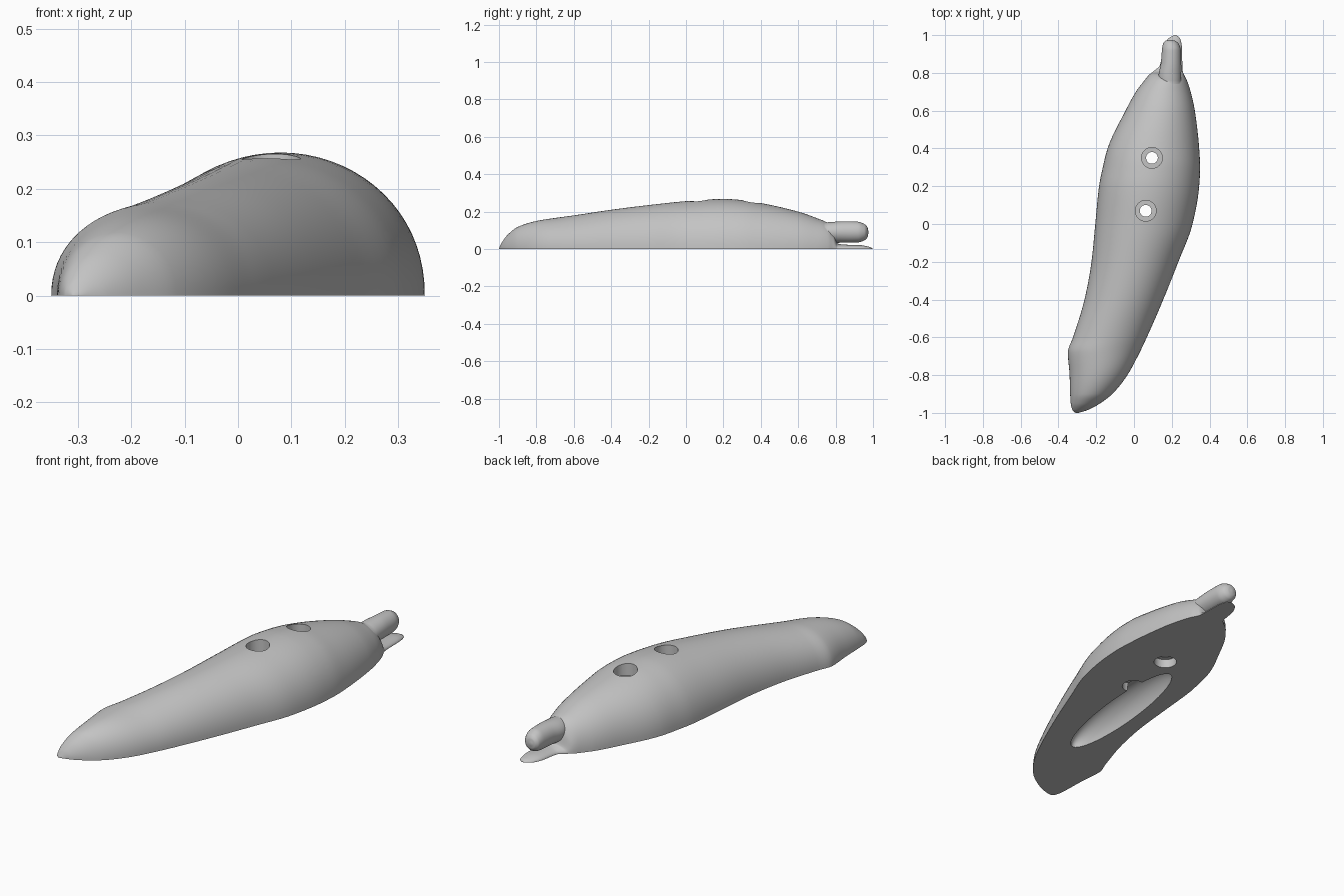
import bpy, bmesh, math

if "Cube" in bpy.data.objects:
    bpy.data.objects.remove(bpy.data.objects["Cube"])

grey = bpy.data.materials.new("plain grey")
grey.diffuse_color = (0.55, 0.55, 0.55, 1)
grey.use_nodes = True
grey.node_tree.nodes["Principled BSDF"].inputs["Base Color"].default_value = grey.diffuse_color


def interp(rows, y):
    """Smooth, overshoot-free interpolation of every column of rows at y."""
    def slope(i, c):
        if i == 0 or i == len(rows) - 1:
            j = min(i, len(rows) - 2)
            return (rows[j + 1][c] - rows[j][c]) / (rows[j + 1][0] - rows[j][0])
        a = (rows[i][c] - rows[i - 1][c]) / (rows[i][0] - rows[i - 1][0])
        b = (rows[i + 1][c] - rows[i][c]) / (rows[i + 1][0] - rows[i][0])
        return 2 * a * b / (a + b) if a * b > 0 else 0.0
    k = 0
    while k < len(rows) - 2 and y > rows[k + 1][0]:
        k += 1
    h = rows[k + 1][0] - rows[k][0]
    t = (y - rows[k][0]) / h
    out = []
    for c in range(1, len(rows[0])):
        p, q = rows[k][c], rows[k + 1][c]
        m, n = slope(k, c) * h, slope(k + 1, c) * h
        out.append((2*t**3 - 3*t*t + 1) * p + (t**3 - 2*t*t + t) * m
                   + (3*t*t - 2*t**3) * q + (t**3 - t*t) * n)
    return out


def loft(name, rows, section, steps):
    """Skin cross-sections along y, with closed ends."""
    bm = bmesh.new()
    ys = [a[0] + (b[0] - a[0]) * i / steps
          for a, b in zip(rows, rows[1:]) for i in range(steps)] + [rows[-1][0]]
    rings = [[bm.verts.new((x, y, z)) for x, z in section(*interp(rows, y))] for y in ys]
    n = len(rings[0])
    for r, s in zip(rings, rings[1:]):
        for i in range(n):
            bm.faces.new((r[i], r[(i + 1) % n], s[(i + 1) % n], s[i]))
    bm.faces.new(rings[0])
    bm.faces.new(rings[-1])
    bmesh.ops.recalc_face_normals(bm, faces=bm.faces)
    me = bpy.data.meshes.new(name)
    bm.to_mesh(me)
    bm.free()
    ob = bpy.data.objects.new(name, me)
    bpy.context.collection.objects.link(ob)
    me.materials.append(grey)
    return ob


def dome(left, right, height):
    c, w = (left + right) / 2, (right - left) / 2
    return [(c + w * math.cos(math.pi * i / 36),
             height * max(math.sin(math.pi * i / 36), 0) ** 0.95) for i in range(37)]


def oval(x, z, w, h):
    return [(x + w * math.cos(math.tau * i / 32), z + h * math.sin(math.tau * i / 32))
            for i in range(32)]


# Curved body with flat base, ending in a thin lip: y, left, right, height
body = loft("body", [
    (-1.0, -0.31, -0.295, 0.003), (-0.985, -0.326, -0.245, 0.035),
    (-0.95, -0.335, -0.18, 0.08), (-0.9, -0.338, -0.115, 0.118),
    (-0.8, -0.341, -0.035, 0.15), (-0.68, -0.35, 0.03, 0.169),
    (-0.6, -0.323, 0.068, 0.18), (-0.4, -0.262, 0.155, 0.21),
    (-0.2, -0.225, 0.235, 0.235), (0.0, -0.205, 0.31, 0.256),
    (0.2, -0.185, 0.345, 0.268), (0.3, -0.165, 0.35, 0.262),
    (0.4, -0.14, 0.345, 0.246), (0.6, -0.045, 0.322, 0.2),
    (0.7, 0.01, 0.3, 0.165), (0.76, 0.055, 0.28, 0.138),
    (0.79, 0.08, 0.265, 0.10), (0.81, 0.105, 0.258, 0.03),
    (0.84, 0.137, 0.256, 0.024), (0.93, 0.155, 0.254, 0.021),
    (0.98, 0.18, 0.245, 0.012), (1.0, 0.212, 0.225, 0.002)], dome, 6)

# Rounded finger above the lip: y, x, z, half width, half height
finger = loft("finger", [
    (0.66, 0.19, 0.08, 0.05, 0.05), (0.78, 0.19, 0.089, 0.06, 0.056),
    (0.85, 0.196, 0.091, 0.054, 0.057), (0.92, 0.198, 0.091, 0.05, 0.055),
    (0.955, 0.195, 0.09, 0.041, 0.043), (0.97, 0.192, 0.09, 0.025, 0.027),
    (0.975, 0.19, 0.09, 0.006, 0.006)], oval, 6)


def boolean(tool, op):
    tool.hide_render = True
    mod = body.modifiers.new(op, 'BOOLEAN')
    mod.object, mod.operation, mod.solver = tool, op, 'EXACT'
    bpy.context.view_layer.objects.active = body
    bpy.ops.object.modifier_apply(modifier=mod.name)
    bpy.data.objects.remove(tool, do_unlink=True)


def cut_cylinder(x, y, radius, z0, z1):
    bpy.ops.mesh.primitive_cylinder_add(vertices=48, radius=radius, depth=z1 - z0,
                                        location=(x, y, (z0 + z1) / 2))
    boolean(bpy.context.object, 'DIFFERENCE')


boolean(finger, 'UNION')

# Long rounded recess in the underside
bpy.ops.mesh.primitive_uv_sphere_add(segments=48, ring_count=24, radius=1,
                                     location=(-0.045, -0.15, 0),
                                     rotation=(0, 0, -0.113))
bpy.context.object.scale = (0.09, 0.425, 0.12)
boolean(bpy.context.object, 'DIFFERENCE')

# Two screw holes, widened at the top and at the base
for x, y, seat in ((0.095, 0.35, 0.2), (0.062, 0.07, 0.205)):
    cut_cylinder(x, y, 0.055, seat, 0.4)
    cut_cylinder(x, y, 0.055, -0.1, 0.045)
    cut_cylinder(x, y, 0.031, -0.1, 0.4)

body.data.materials.clear()
body.data.materials.append(grey)
for p in body.data.polygons:
    p.material_index = 0
bpy.ops.object.select_all(action='DESELECT')
body.select_set(True)
bpy.context.view_layer.objects.active = body
bpy.ops.object.shade_smooth_by_angle(angle=math.radians(40))
